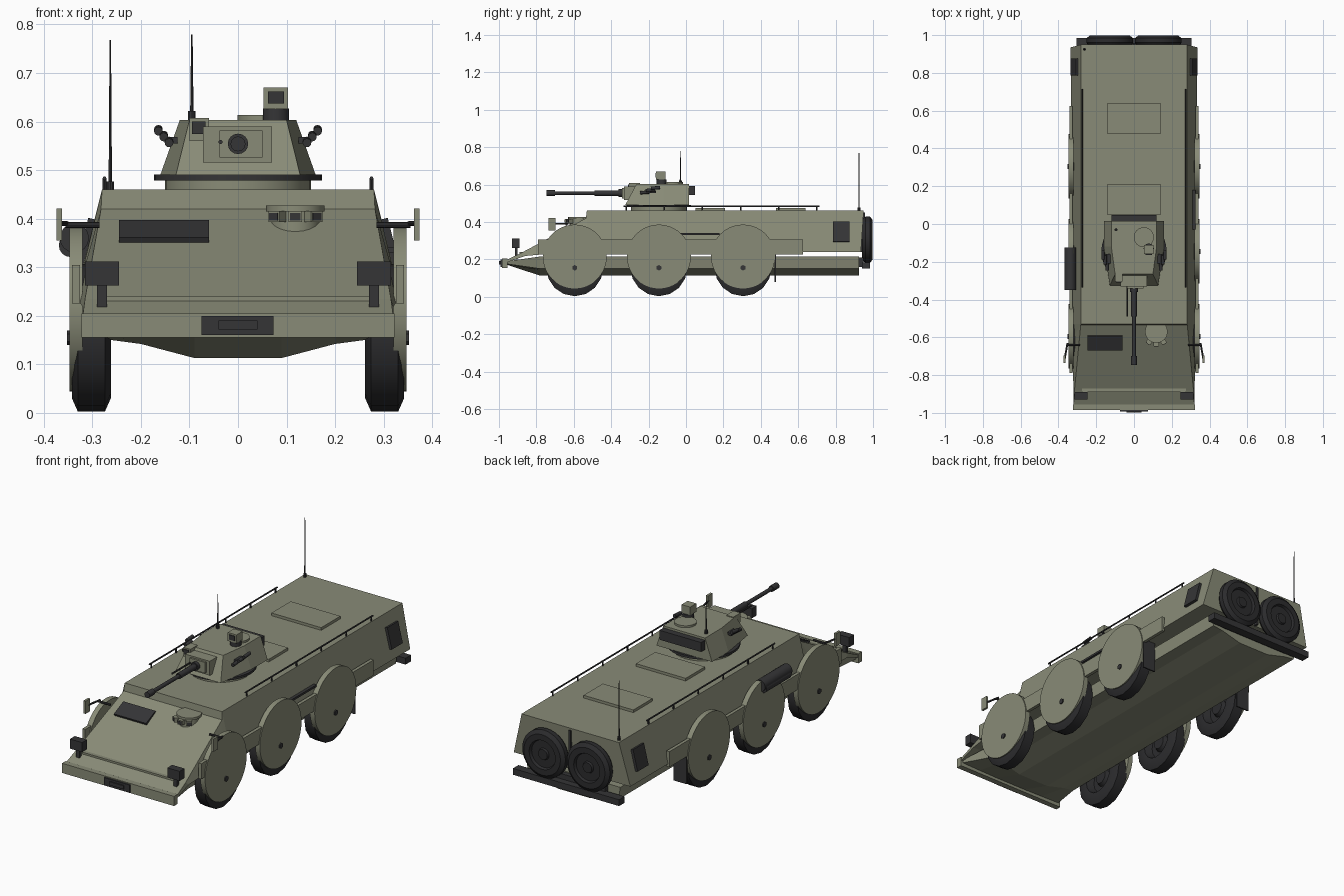
import bpy, bmesh, math
from mathutils import Vector, Matrix

if "Cube" in bpy.data.objects:
    bpy.data.objects.remove(bpy.data.objects["Cube"])

def mat(name, c):
    m = bpy.data.materials.new(name)
    m.diffuse_color = (*c, 1)
    m.use_nodes = True
    m.node_tree.nodes["Principled BSDF"].inputs["Base Color"].default_value = m.diffuse_color
    return m

OLIVE = mat("olive", (0.25, 0.26, 0.185))
DARK = mat("dark", (0.035, 0.035, 0.037))
TYRE = mat("rubber", (0.025, 0.025, 0.027))

def finish(name, bm, m, smooth=False):
    bmesh.ops.recalc_face_normals(bm, faces=bm.faces)
    me = bpy.data.meshes.new(name)
    bm.to_mesh(me)
    bm.free()
    me.materials.append(m)
    ob = bpy.data.objects.new(name, me)
    bpy.context.collection.objects.link(ob)
    if smooth:
        bpy.context.view_layer.objects.active = ob
        ob.select_set(True)
        bpy.ops.object.shade_smooth_by_angle(angle=math.radians(35))
        ob.select_set(False)
    return ob

def box(name, x, y, z, m=OLIVE, rot=None):
    """Box from (min, max) ranges, optionally tilted (angle, axis) about its centre."""
    bm = bmesh.new()
    bmesh.ops.create_cube(bm, size=1)
    c = Vector((sum(x) / 2, sum(y) / 2, sum(z) / 2))
    r = Matrix.Rotation(rot[0], 4, rot[1]) if rot else Matrix()
    s = Matrix.Diagonal((x[1] - x[0], y[1] - y[0], z[1] - z[0], 1))
    bm.transform(Matrix.Translation(c) @ r @ s)
    return finish(name, bm, m)

def rod(name, a, b, r, m=DARK, seg=12, r2=None):
    """Cylinder or cone between two points."""
    a, b = Vector(a), Vector(b)
    bm = bmesh.new()
    bmesh.ops.create_cone(bm, cap_ends=True, segments=seg, radius1=r,
                          radius2=r if r2 is None else r2, depth=(b - a).length)
    q = (b - a).to_track_quat('Z', 'Y').to_matrix().to_4x4()
    bm.transform(Matrix.Translation((a + b) / 2) @ q)
    return finish(name, bm, m, True)

def lathe(name, profile, origin, axis, m, seg):
    """Revolve (offset, radius) points around an axis."""
    q = Vector(axis).to_track_quat('Z', 'Y').to_matrix().to_4x4()
    bm = bmesh.new()
    vs = [bm.verts.new((r, 0, h)) for h, r in profile]
    es = [bm.edges.new(p) for p in zip(vs, vs[1:])]
    bmesh.ops.spin(bm, geom=vs + es, axis=(0, 0, 1), cent=(0, 0, 0),
                   angle=2 * math.pi, steps=seg, use_merge=True)
    bmesh.ops.remove_doubles(bm, verts=bm.verts, dist=1e-5)
    bm.transform(Matrix.Translation(origin) @ q)
    return finish(name, bm, m, True)

def loft(name, sections, m=OLIVE):
    """Skin closed cross-sections; each is a half outline mirrored across x."""
    bm = bmesh.new()
    rings = []
    for s in sections:
        pts = s + [(-x, y, z) for x, y, z in reversed(s)]
        rings.append([bm.verts.new(p) for p in pts])
    n = len(rings[0])
    for a, b in zip(rings, rings[1:]):
        for i in range(n):
            j = (i + 1) % n
            bm.faces.new((a[i], a[j], b[j], b[i]))
    bm.faces.new(rings[0])
    bm.faces.new(rings[-1])
    return finish(name, bm, m)

# Hull
loft("upper_hull", [
    [(.28, .95, .46), (.335, .935, .24)],
    [(.28, -.53, .46), (.333, -.53, .24)],
    [(.282, -.535, .42), (.333, -.62, .24)],
    [(.315, -.88, .235), (.32, -.86, .218)],
    [(.32, -.96, .197), (.32, -.96, .183)]])
def belly(y):
    return [(.27, y, .215), (.26, y, .15), (.2, y, .142), (.09, y, .113)]
loft("lower_hull", [belly(.925), belly(-.78),
    [(.31, -.955, .19), (.31, -.955, .175), (.2, -.955, .172), (.09, -.955, .17)]])
box("nose_beam", (-.322, .322), (-.985, -.955), (.155, .205))
box("winch_plate", (-.075, .073), (-.993, -.96), (.16, .2), DARK)
box("winch_slot", (-.04, .04), (-.999, -.98), (.172, .19), DARK)
box("trim_vane", (-.275, .275), (-.89, -.868), (.226, .24))
box("engine_grille", (-.245, -.06), (-.67, -.585), (.366, .38), DARK, (math.radians(25), 'X'))
for i in range(5):
    y = -.66 + i * .016
    box("grille_slat", (-.24, -.065), (y, y + .006), (.342 + i * .0085, .352 + i * .0085), DARK)

# Driver hatch and periscopes
rod("driver_hatch_base", (.118, -.57, .36), (.118, -.57, .415), .052, OLIVE, 20)
rod("driver_hatch", (.118, -.57, .415), (.118, -.57, .427), .06, OLIVE, 20)
for a in (-35, 0, 35):
    t = math.radians(a)
    x, y = .118 + .065 * math.sin(t), -.57 - .065 * math.cos(t)
    box("periscope", (x - .014, x + .014), (y - .012, y + .012), (.393, .416), OLIVE, (t, 'Z'))
    x, y = .118 + .075 * math.sin(t), -.57 - .075 * math.cos(t)
    box("periscope_glass", (x - .011, x + .011), (y - .004, y + .004), (.396, .412), DARK, (t, 'Z'))

# Parts on both flanks
tyre = [(-.02, 0), (-.02, .035), (.0, .045), (.0, .075), (-.037, .09), (-.04, .125), (-.028, .152),
        (.028, .152), (.04, .125), (.037, .085), (.02, .07), (.02, 0)]
for s in (-1, 1):
    def X(a, b):
        return tuple(sorted((s * a, s * b)))
    for y in (-.595, -.145, .305):
        lathe("wheel", tyre, (s * .302, y, .155), (s, 0, 0), TYRE, 16)
        rod("wheel_cover", (s * .32, y, .215), (s * .347, y, .215), .171, OLIVE, 40)
        rod("wheel_hub", (s * .34, y, .155), (s * .352, y, .155), .015, DARK, 6)
    box("side_panel", X(.325, .342), (-.79, .625), (.225, .305))
    box("mud_flap", X(.265, .34), (.473, .48), (.08, .25), DARK)
    box("side_grille", X(.295, .322), (.785, .875), (.29, .4), DARK, (-s * math.radians(14), 'Y'))
    box("headlight", X(.245, .315), (-.93, -.89), (.262, .312), DARK)
    box("headlight_stem", X(.27, .29), (-.915, -.9), (.2, .265), DARK)
    rod("mirror_arm", (s * .285, -.64, .387), (s * .355, -.64, .387), .006, DARK, 8)
    rod("mirror_arm_front", (s * .352, -.63, .39), (s * .368, -.72, .39), .005, DARK, 8)
    box("mirror", X(.362, .374), (-.735, -.697), (.355, .421))
    # roof rail
    rod("roof_rail", (s * .275, -.335, .483), (s * .275, .715, .483), .004, DARK, 8)
    for i in range(6):
        y = -.32 + i * .204
        rod("rail_post", (s * .275, y, .455), (s * .275, y, .483), .004, DARK, 8)
    # smoke launchers
    for x, y, z in ((.142, -.245, .556), (.153, -.215, .568), (.164, -.188, .58)):
        rod("smoke_tube", (s * x, y, z), (s * x, y + .05, z + .004), .009, DARK, 12)
    box("smoke_bracket", X(.125, .15), (-.21, -.16), (.555, .568), DARK)
    # rear spare wheels
    lathe("rear_wheel", [(-.03, 0), (-.03, .11), (-.012, .124), (.012, .124), (.026, .105), (.026, .075),
          (.012, .07), (.012, .03), (.022, .026), (.022, 0)], (s * .128, .972, .305), (0, 1, 0), TYRE, 32)

box("side_step", (.3, .325), (-.03, .18), (.33, .341), DARK)
rod("exhaust_muffler", (-.337, -.35, .36), (-.337, -.125, .36), .03, DARK, 16)
rod("exhaust_shield", (-.345, -.34, .345), (-.345, -.135, .345), .024, DARK, 16)

# Rear
box("rear_door_seam", (-.005, .005), (.93, .957), (.24, .45), DARK)
box("rear_bumper", (-.305, .305), (.94, .985), (.15, .183), DARK)
box("bumper_mount", (-.2, .2), (.9, .95), (.16, .21), DARK)

# Roof hatches
for y in (.05, .48):
    box("roof_hatch", (-.144, .142), (y, y + .158), (.455, .474))

# Turret
rod("turret_collar", (0, -.145, .455), (0, -.145, .48), .15, OLIVE, 32)
rod("turret_ring", (0, -.145, .479), (0, -.145, .491), .173, DARK, 32)
def ring(z, wr, yr, wf, yf):
    return [(wr, yr, z), (wr, -.12, z), (wf, yf, z)]
loft("turret_body", [ring(.49, .16, .015, .128, -.325), ring(.603, .12, .015, .1, -.265)])
box("turret_bin", (-.12, .12), (.005, .047), (.543, .592), DARK)
box("gun_mantlet", (-.072, .07), (-.332, -.23), (.516, .59))
box("mantlet_face", (-.038, .05), (-.342, -.3), (.526, .582))
rod("gun_collar", (0, -.36, .554), (0, -.32, .554), .021, DARK, 16)
rod("gun_sleeve", (0, -.49, .554), (0, -.35, .554), .015, DARK, 16)
rod("gun_barrel", (0, -.72, .554), (0, -.45, .554), .01, DARK, 12)
rod("muzzle_brake", (0, -.746, .554), (0, -.7, .554), .0155, DARK, 12)
rod("coaxial_gun", (-.036, -.49, .558), (-.036, -.3, .558), .0045, DARK, 8)
box("gunner_sight", (-.1, -.06), (-.305, -.245), (.56, .607))
box("gunner_sight_glass", (-.095, -.067), (-.309, -.3), (.574, .6), DARK)
rod("commander_hatch", (.052, -.07, .6), (.052, -.07, .613), .053, OLIVE, 24)
rod("sight_pedestal", (.078, -.13, .6), (.078, -.13, .627), .027, DARK, 16)
box("panoramic_sight", (.053, .103), (-.16, -.11), (.626, .67))
box("panoramic_glass", (.062, .095), (-.164, -.155), (.637, .662), DARK)

# Antennas
for x, y, z, top in ((-.095, -.03, .6, .779), (-.263, .925, .455, .768)):
    rod("antenna_base", (x, y, z), (x, y, z + .022), .008, DARK, 10)
    rod("antenna_whip", (x, y, z + .02), (x, y, top), .0035, DARK, 8, .0015)
